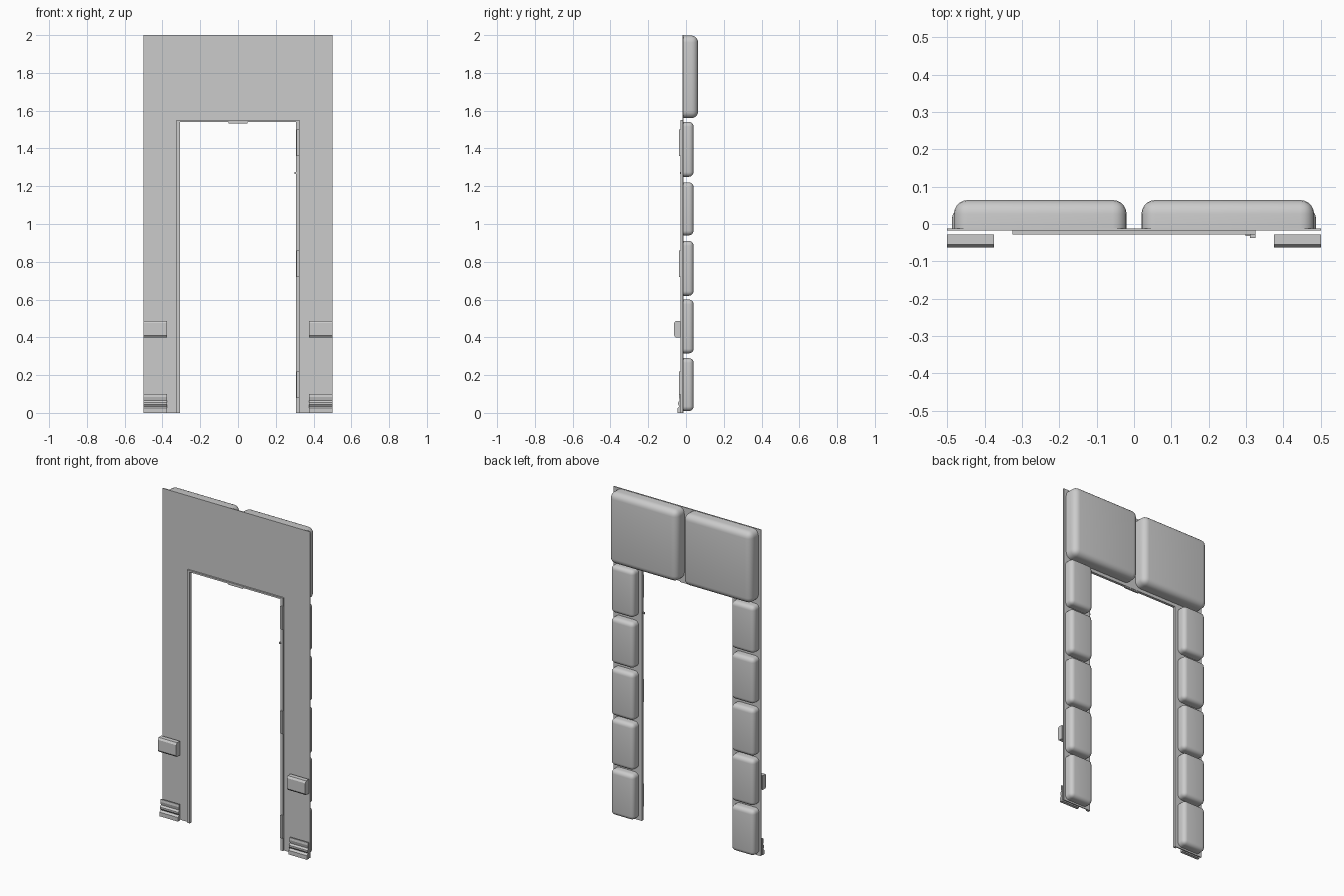
import bpy, bmesh
from mathutils import Vector

old = bpy.data.objects.get("Cube")
if old:
    bpy.data.objects.remove(old, do_unlink=True)

grey = bpy.data.materials.new("light grey")
grey.use_nodes = True
grey.diffuse_color = (0.6, 0.6, 0.6, 1)
grey.node_tree.nodes["Principled BSDF"].inputs["Base Color"].default_value = (0.6, 0.6, 0.6, 1)


def finish(name, bm, smooth=False):
    bmesh.ops.recalc_face_normals(bm, faces=bm.faces)
    mesh = bpy.data.meshes.new(name)
    bm.to_mesh(mesh)
    bm.free()
    mesh.materials.append(grey)
    obj = bpy.data.objects.new(name, mesh)
    bpy.context.collection.objects.link(obj)
    if smooth:
        bpy.ops.object.select_all(action='DESELECT')
        obj.select_set(True)
        bpy.context.view_layer.objects.active = obj
        bpy.ops.object.shade_smooth_by_angle(angle=0.7)
    return obj


def box(name, x, y, z, round_back=0):
    """Box from (min, max) ranges; round_back rounds every edge off the front face."""
    bm = bmesh.new()
    bmesh.ops.create_cube(bm, size=1)
    for v in bm.verts:
        v.co = Vector([r[0] if c < 0 else r[1] for c, r in zip(v.co, (x, y, z))])
    if round_back:
        edges = [e for e in bm.edges if any(v.co.y > y[0] + 1e-4 for v in e.verts)]
        bmesh.ops.bevel(bm, geom=edges, offset=round_back, segments=5,
                        profile=0.5, affect='EDGES')
    return finish(name, bm, round_back > 0)


def extrude(name, points, axis, lo, hi):
    """Extrude a closed profile: axis 'y' takes (x, z) points, axis 'x' takes (y, z)."""
    bm = bmesh.new()
    place = (lambda a, b: (a, lo, b)) if axis == 'y' else (lambda a, b: (lo, a, b))
    face = bm.faces.new([bm.verts.new(place(a, b)) for a, b in points])
    new = bmesh.ops.extrude_face_region(bm, geom=[face])["geom"]
    shift = Vector((0, hi - lo, 0)) if axis == 'y' else Vector((hi - lo, 0, 0))
    bmesh.ops.translate(bm, vec=shift, verts=[g for g in new if isinstance(g, bmesh.types.BMVert)])
    return finish(name, bm)


def arch(outer, inner, top, under):
    half = [(outer, 0), (outer, top), (-outer, top), (-outer, 0)]
    return half + [(-inner, 0), (-inner, under), (inner, under), (inner, 0)]


# Wall panel and the door frame lining its opening
extrude("wall_panel", arch(0.5, 0.32, 2.0, 1.545), 'y', -0.018, -0.012)
extrude("door_frame", arch(0.325, 0.308, 1.55, 1.54), 'y', -0.028, -0.012)

# Rounded stone blocks on the back
rows = [(0.01, 0.29), (0.315, 0.60), (0.62, 0.91), (0.94, 1.22), (1.25, 1.54)]
for side, sx in (("left", 1), ("right", -1)):
    xs = sorted((sx * 0.33, sx * 0.487))
    for i, z in enumerate(rows):
        box(f"{side}_column_block_{i + 1}", xs, (-0.014, 0.04), z, 0.025)
    box(f"{side}_lintel_block", sorted((sx * 0.02, sx * 0.482)), (-0.014, 0.064), (1.56, 1.998), 0.037)

    # Front trim: upper ledge and ridged foot
    xs = sorted((sx * 0.375, sx * 0.5))
    ledge = [(-0.028, 0.40), (-0.055, 0.40), (-0.063, 0.41), (-0.063, 0.475),
             (-0.055, 0.487), (-0.028, 0.487)]
    extrude(f"{side}_trim_ledge", ledge, 'x', *xs)
    foot = [(-0.028, 0), (-0.046, 0), (-0.046, 0.025), (-0.035, 0.035), (-0.042, 0.045),
            (-0.042, 0.055), (-0.033, 0.065), (-0.038, 0.085), (-0.036, 0.1), (-0.028, 0.1)]
    extrude(f"{side}_trim_foot", foot, 'x', *xs)

# Door hardware on the frame
for i, z in enumerate(((0.08, 0.22), (0.72, 0.86), (1.36, 1.5))):
    box(f"hinge_{i + 1}", (0.311, 0.325), (-0.037, -0.02), z)
box("latch_pin", (0.299, 0.31), (-0.032, -0.022), (1.265, 1.275))
box("top_striker", (-0.05, 0.05), (-0.026, -0.014), (1.533, 1.542))
